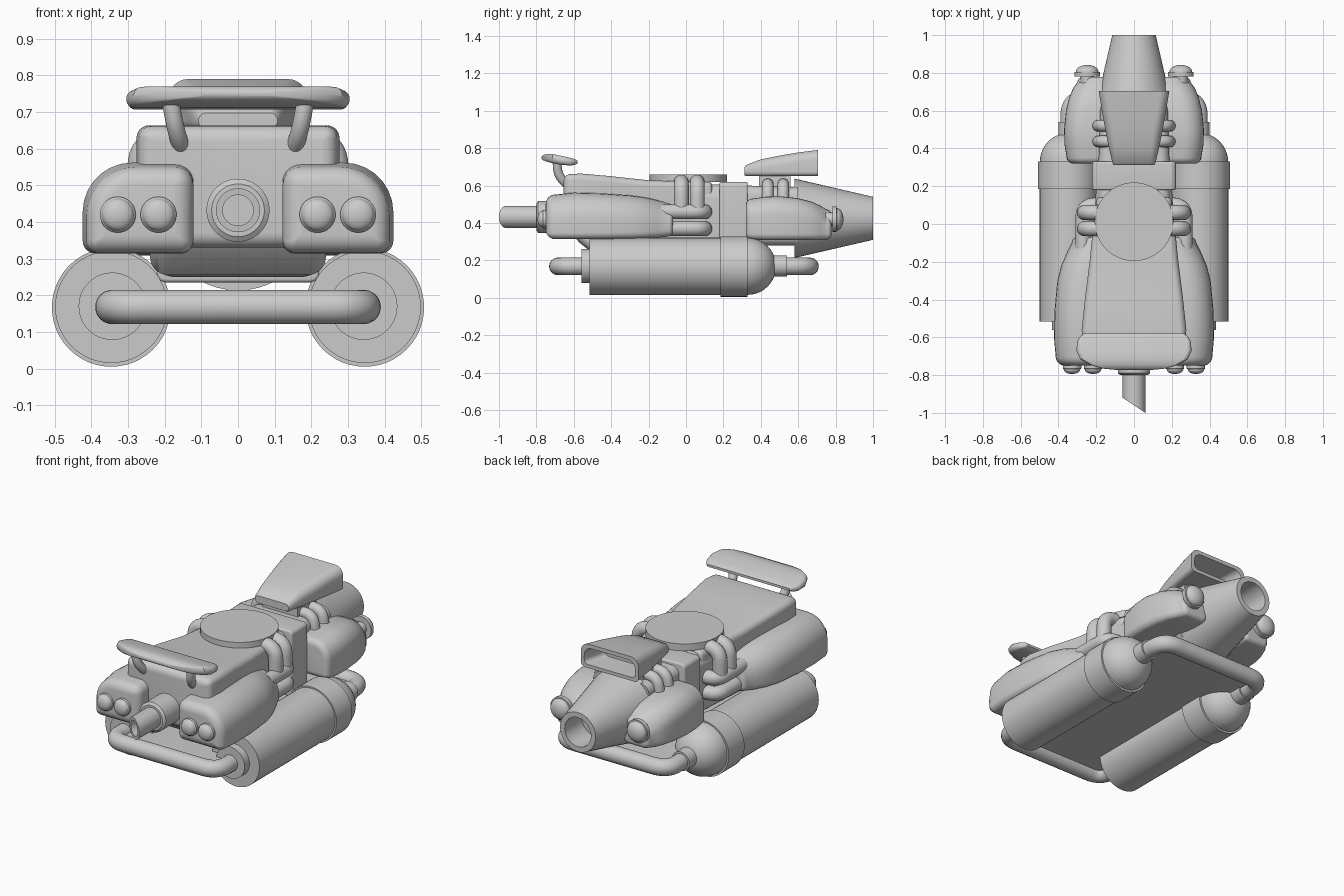
import bpy, bmesh
from math import sin, cos, pi
from mathutils import Vector


def finish(name, bm, mirror=False, angle=0.6):
    bmesh.ops.remove_doubles(bm, verts=bm.verts, dist=1e-5)
    bmesh.ops.recalc_face_normals(bm, faces=bm.faces)
    me = bpy.data.meshes.new(name)
    bm.to_mesh(me)
    bm.free()
    ob = bpy.data.objects.new(name, me)
    bpy.context.collection.objects.link(ob)
    bpy.ops.object.select_all(action='DESELECT')
    ob.select_set(True)
    bpy.context.view_layer.objects.active = ob
    bpy.ops.object.shade_smooth_by_angle(angle=angle)
    if mirror:
        ob.modifiers.new("mirror", 'MIRROR')
    return ob


def skin(bm, rings):
    loops = [[bm.verts.new(p) for p in r] for r in rings]
    n = len(loops[0])
    for a, b in zip(loops, loops[1:]):
        for i in range(n):
            j = (i + 1) % n
            bm.faces.new((a[i], a[j], b[j], b[i]))
    bm.faces.new(loops[0])
    bm.faces.new(loops[-1])


def ring(y, x0, x1, z0, z1, radii, d=0.0):
    """Rounded rectangle at y, inset by d; radii go outer-top, inner-top, inner-bottom, outer-bottom."""
    x0, x1, z0, z1 = x0 + d, x1 - d, z0 + d, z1 - d
    top = 0.49 * min(x1 - x0, z1 - z0)
    pts = []
    for k, (cx, cz, sx, sz) in enumerate(((x1, z1, -1, -1), (x0, z1, 1, -1),
                                          (x0, z0, 1, 1), (x1, z0, -1, 1))):
        limit = top * 1.5 if k == 0 and radii[0] != radii[1] else top
        r = min(max(radii[k] - d, 0.004), limit)
        for i in range(8):
            a = k * pi / 2 + i / 7 * pi / 2
            pts.append((cx + sx * r + r * cos(a), y, cz + sz * r + r * sin(a)))
    return pts


def loft(name, secs, radii, cap=(0, 0), mirror=False):
    """Rounded sections along y, with ends rounded outward by cap."""
    rings = []
    for i in range(6):
        t = pi / 2 * (1 - i / 6)
        if cap[0]:
            rings.append(ring(secs[0][0] - cap[0] * sin(t), *secs[0][1:], radii, cap[0] * (1 - cos(t))))
    rings += [ring(*s, radii, 0) for s in secs]
    for i in range(1, 7):
        t = pi / 2 * i / 6
        if cap[1]:
            rings.append(ring(secs[-1][0] + cap[1] * sin(t), *secs[-1][1:], radii, cap[1] * (1 - cos(t))))
    bm = bmesh.new()
    skin(bm, rings)
    return finish(name, bm, mirror)


def lathe(name, profile, x, z, mirror=False, slant=None):
    """Turn (radius, y) points around an axis along y."""
    bm = bmesh.new()
    skin(bm, [[(x + max(r, 1e-4) * cos(2 * pi * i / 48), y, z + max(r, 1e-4) * sin(2 * pi * i / 48))
               for i in range(48)] for r, y in profile])
    if slant:
        for v in bm.verts:
            if v.co.y < slant:
                v.co.y -= v.co.x * 0.667
    return finish(name, bm, mirror)


def tube(name, pts, radius, fillet, mirror=False):
    """Round pipe along a path with filleted corners."""
    pts = [Vector(p) for p in pts]
    path = [pts[0]]
    for a, b, c in zip(pts, pts[1:], pts[2:]):
        p = b + (a - b).normalized() * fillet
        q = b + (c - b).normalized() * fillet
        path += [p * (1 - t) ** 2 + b * 2 * t * (1 - t) + q * t * t for t in [i / 8 for i in range(9)]]
    path.append(pts[-1])
    rings, nrm = [], None
    for i, p in enumerate(path):
        d = (path[min(i + 1, len(path) - 1)] - path[max(i - 1, 0)]).normalized()
        nrm = d.orthogonal() if nrm is None else nrm - d * nrm.dot(d)
        nrm.normalize()
        side = d.cross(nrm)
        rings.append([p + (nrm * cos(2 * pi * k / 20) + side * sin(2 * pi * k / 20)) * radius
                      for k in range(20)])
    bm = bmesh.new()
    skin(bm, rings)
    return finish(name, bm, mirror, 1.0)


def dome(r, y0, depth):
    return [(r * cos(pi / 2 * i / 10), y0 + depth * sin(pi / 2 * i / 10)) for i in range(11)]


# side tanks with band, domed rear and pipe collars
lathe("side_tank", [(0, -0.515), (0.153, -0.515), (0.153, 0.33)] + dome(0.152, 0.33, 0.152),
      0.346, 0.168, True)
lathe("tank_band", [(0.15, 0.185), (0.162, 0.185), (0.162, 0.33), (0.15, 0.33)], 0.346, 0.167, True)
lathe("tank_front_collar", [(0, -0.56), (0.092, -0.56), (0.092, -0.5), (0, -0.5)], 0.343, 0.17, True)
lathe("tank_rear_collar", [(0, 0.42), (0.056, 0.42), (0.056, 0.54), (0, 0.54)], 0.343, 0.17, True)

# bumpers joining the tanks
for name, y0, y1 in (("front_bumper", -0.53, -0.685), ("rear_bumper", 0.5, 0.663)):
    tube(name, [(-0.343, y0, 0.168), (-0.343, y1, 0.168), (0.343, y1, 0.168), (0.343, y0, 0.168)],
         0.047, 0.09)

# floor plate spanning the bumpers, and hull
loft("floor_plate", [(-0.67, -0.32, 0.32, 0.165, 0.18), (0.65, -0.32, 0.32, 0.165, 0.18)], [0.004] * 4)
loft("lower_hull", [(-0.6, -0.22, 0.22, 0.33, 0.6), (-0.57, -0.235, 0.235, 0.295, 0.61),
                    (-0.52, -0.24, 0.24, 0.255, 0.61), (-0.2, -0.225, 0.225, 0.25, 0.6),
                    (0.2, -0.2, 0.2, 0.25, 0.58)], [0.05] * 4, (0.03, 0))
loft("hood", [(-0.615, -0.272, 0.272, 0.33, 0.662), (-0.56, -0.277, 0.277, 0.33, 0.664),
              (-0.4, -0.26, 0.26, 0.33, 0.65), (-0.2, -0.235, 0.235, 0.33, 0.628),
              (0.0, -0.215, 0.215, 0.33, 0.622), (0.12, -0.2, 0.2, 0.33, 0.62)], [0.035] * 4, (0.04, 0.02))
loft("engine_block", [(0.19, -0.222, 0.222, 0.235, 0.62), (0.32, -0.222, 0.222, 0.235, 0.62)],
     [0.025] * 4, (0.01, 0.01))
loft("engine_core", [(0.05, -0.195, 0.195, 0.28, 0.61), (0.6, -0.18, 0.18, 0.28, 0.59)], [0.05] * 4)

# round seat disc
bpy.ops.mesh.primitive_cylinder_add(vertices=64, radius=0.208, depth=0.04, location=(0, 0.012, 0.64))
bpy.context.object.name = "seat_disc"
bpy.ops.object.shade_smooth_by_angle(angle=0.6)

# front and rear pods
loft("front_pod", [(-0.7, 0.122, 0.415, 0.314, 0.552), (-0.6, 0.12, 0.424, 0.314, 0.562),
                   (-0.45, 0.12, 0.42, 0.314, 0.558), (-0.3, 0.12, 0.406, 0.316, 0.548),
                   (-0.22, 0.12, 0.385, 0.318, 0.537), (-0.15, 0.12, 0.355, 0.322, 0.522),
                   (-0.1, 0.13, 0.33, 0.327, 0.508)], [0.135, 0.05, 0.035, 0.035], (0.05, 0.03), True)
loft("rear_pod", [(0.355, 0.13, 0.357, 0.31, 0.53), (0.42, 0.13, 0.368, 0.308, 0.54),
                  (0.5, 0.13, 0.37, 0.308, 0.543), (0.6, 0.13, 0.36, 0.308, 0.532),
                  (0.67, 0.13, 0.343, 0.308, 0.514), (0.72, 0.13, 0.322, 0.308, 0.492),
                  (0.75, 0.13, 0.3, 0.31, 0.472)],
     [0.1, 0.05, 0.035, 0.035], (0.035, 0.028), True)

# headlights and tail lights
for x in (0.217, 0.328):
    lathe("headlight", [(0, -0.72), (0.049, -0.72), (0.049, -0.765), (0.044, -0.77)] + dome(0.043, -0.772, -0.022),
          x, 0.42, True)
lathe("tail_light", [(0, 0.7), (0.036, 0.7), (0.036, 0.782), (0.067, 0.782), (0.067, 0.805)]
      + dome(0.06, 0.806, 0.036), 0.248, 0.42, True)

# nose barrel, cut at a slant, with its collar
lathe("barrel", [(0, -0.82), (0.042, -0.82), (0.042, -0.96), (0.06, -0.96), (0.06, -0.72), (0, -0.72)],
      0, 0.432, slant=-0.9)
lathe("barrel_collar", [(0, -0.8), (0.072, -0.8), (0.086, -0.79), (0.086, -0.64), (0, -0.64)], 0, 0.432)

# rear thruster, hollow
lathe("thruster", [(0, 0.58), (0.212, 0.58), (0.115, 1.0), (0.085, 1.0), (0.085, 0.84), (0, 0.84)], 0, 0.425)

# air scoop with open back, on its stand
loft("air_scoop", [(0.312, -0.108, 0.108, 0.655, 0.698), (0.322, -0.114, 0.114, 0.65, 0.71),
                   (0.4, -0.132, 0.132, 0.65, 0.74), (0.5, -0.152, 0.152, 0.65, 0.76),
                   (0.6, -0.17, 0.17, 0.65, 0.777), (0.705, -0.187, 0.187, 0.65, 0.79),
                   (0.705, -0.165, 0.165, 0.67, 0.768), (0.56, -0.13, 0.13, 0.67, 0.75)],
     [0.05, 0.05, 0.025, 0.025])
loft("scoop_stand", [(0.39, -0.113, 0.113, 0.57, 0.67), (0.56, -0.113, 0.113, 0.57, 0.67)], [0.015] * 4)

# handlebar wing and struts
loft("handlebar_wing", [(-0.772, -0.1, 0.1, 0.744, 0.755), (-0.765, -0.17, 0.17, 0.736, 0.763),
                        (-0.745, -0.235, 0.235, 0.728, 0.77), (-0.715, -0.285, 0.285, 0.72, 0.769),
                        (-0.67, -0.305, 0.305, 0.711, 0.76), (-0.62, -0.3, 0.3, 0.707, 0.748),
                        (-0.595, -0.285, 0.285, 0.71, 0.742), (-0.58, -0.265, 0.265, 0.718, 0.732)], [0.03] * 4)
tube("handlebar_strut", [(0.185, -0.69, 0.735), (0.17, -0.685, 0.65), (0.145, -0.6, 0.575)], 0.024, 0.05, True)

# engine pipes
for y in (-0.025, 0.06):
    tube("upper_pipe", [(0.14, y, 0.618), (0.262, y, 0.618), (0.262, y, 0.45)], 0.04, 0.07, True)
for z in (0.46, 0.37):
    tube("lower_pipe", [(0.27, -0.13, z), (0.27, 0.1, z), (0.14, 0.1, z)], 0.04, 0.065, True)
for y in (0.437, 0.52):
    tube("rear_pipe", [(0.1, y, 0.607), (0.178, y, 0.607), (0.2, y, 0.47)], 0.031, 0.05, True)
